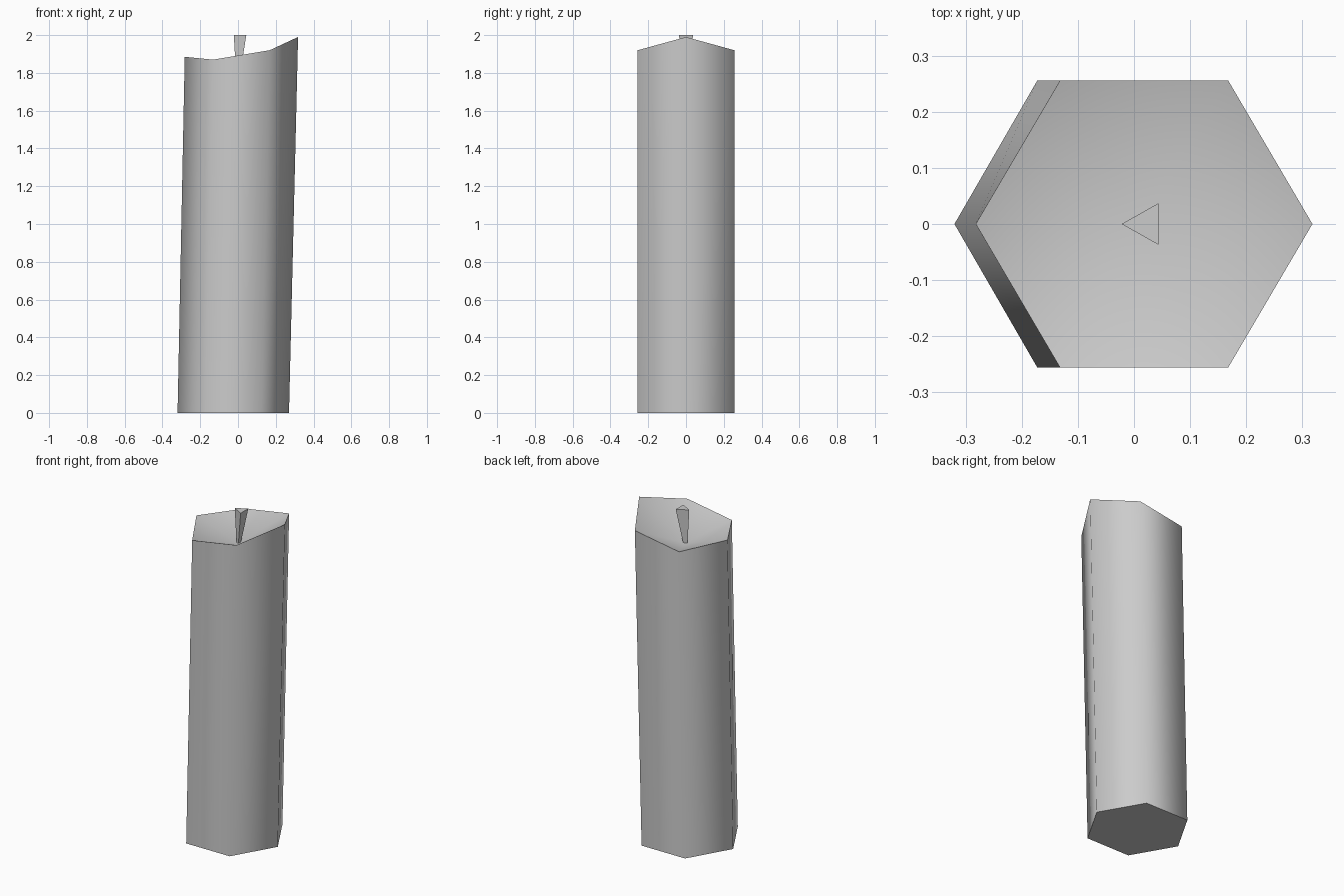
import bpy, bmesh, math

cube = bpy.data.objects.get("Cube")
if cube:
    bpy.data.objects.remove(cube, do_unlink=True)

wax = bpy.data.materials.new("grey_wax")
wax.use_nodes = True
GREY = (0.6, 0.6, 0.6, 1)
wax.diffuse_color = GREY
wax.node_tree.nodes["Principled BSDF"].inputs["Base Color"].default_value = GREY


def ring(bm, cx, rx, ry, heights, start=0):
    """Ring of vertices around (cx, 0), one per height."""
    n = len(heights)
    angles = [start + math.tau * i / n for i in range(n)]
    return [bm.verts.new((cx + rx * math.cos(a), ry * math.sin(a), z))
            for a, z in zip(angles, heights)]


def bridge(bm, low, high):
    n = len(low)
    for i in range(n):
        j = (i + 1) % n
        bm.faces.new((low[i], low[j], high[j], high[i]))


def finish(bm, name, angle):
    bmesh.ops.recalc_face_normals(bm, faces=bm.faces)
    mesh = bpy.data.meshes.new(name)
    bm.to_mesh(mesh)
    bm.free()
    mesh.materials.append(wax)
    obj = bpy.data.objects.new(name, mesh)
    bpy.context.collection.objects.link(obj)
    bpy.ops.object.select_all(action='DESELECT')
    obj.select_set(True)
    bpy.context.view_layer.objects.active = obj
    bpy.ops.object.shade_smooth_by_angle(angle=math.radians(angle))


# Candle body: leaning hexagonal column, uneven rim, sunken top
bm = bmesh.new()
base = ring(bm, -0.025, 0.295, 0.295, [0] * 6)
rim = ring(bm, 0.018, 0.30, 0.295, [1.99, 1.92, 1.87, 1.885, 1.87, 1.92])
bridge(bm, base, rim)
bm.faces.new(base[::-1])
hollow = bm.verts.new((0.005, 0, 1.79))
for i in range(6):
    bm.faces.new((rim[i], rim[(i + 1) % 6], hollow))
finish(bm, "candle_body", 65)

# Wick: three-sided, widening upwards
bm = bmesh.new()
foot = ring(bm, 0.003, 0.013, 0.013, [1.785] * 3, math.pi)
tip = ring(bm, 0.022, 0.044, 0.043, [2.0] * 3, math.pi)
bridge(bm, foot, tip)
bm.faces.new(foot[::-1])
bm.faces.new(tip)
finish(bm, "wick", 30)
